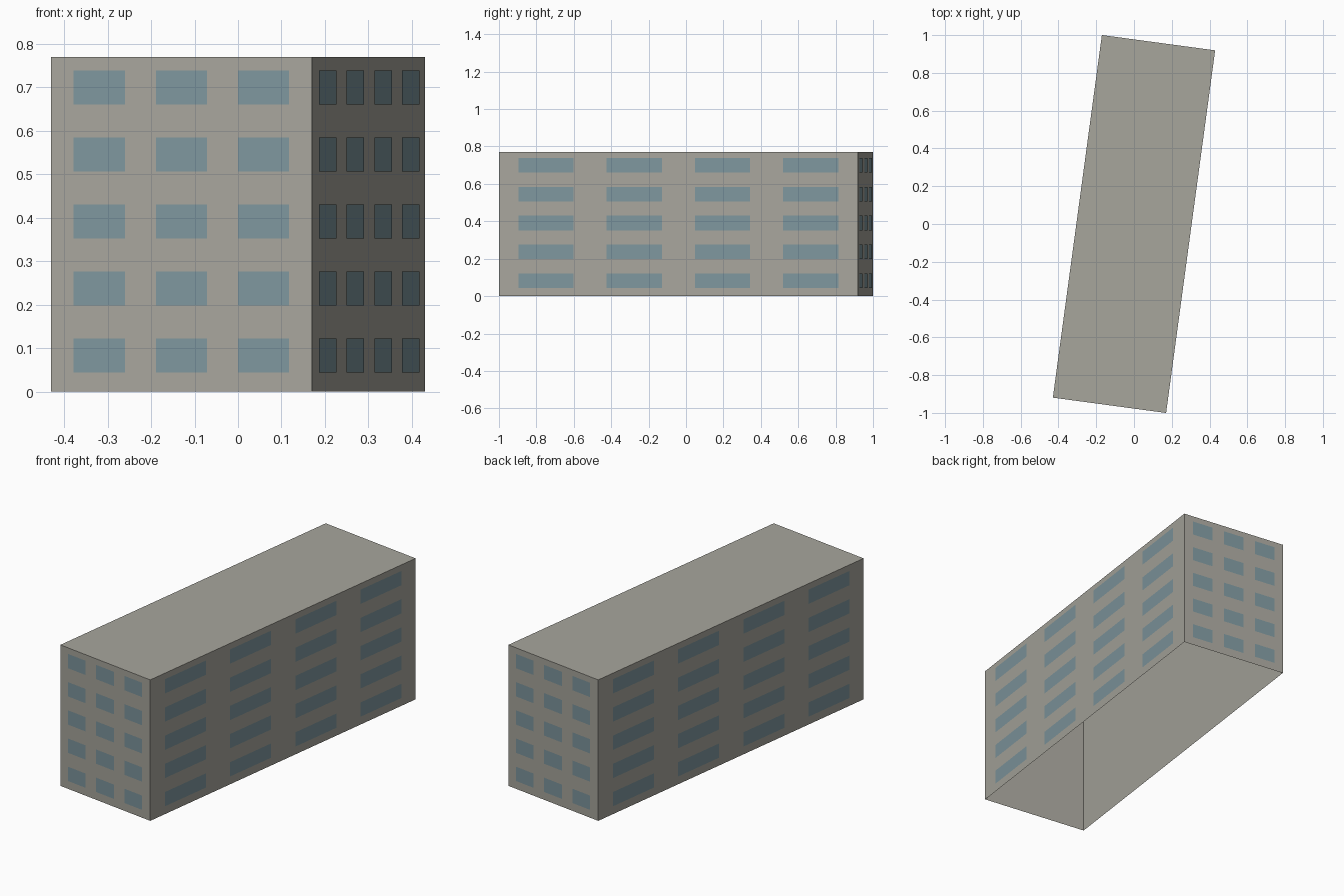
import bpy, bmesh
from math import radians
from mathutils import Vector, Matrix

cube = bpy.data.objects.get("Cube")
if cube:
    bpy.data.objects.remove(cube, do_unlink=True)

WIDTH, LENGTH, HEIGHT = 0.605, 1.937, 0.77
FLOORS = 5
TURN = Matrix.Rotation(radians(-7.7), 4, 'Z')
UP = Vector((0, 0, 1))


def make_material(name, colour):
    mat = bpy.data.materials.new(name)
    mat.use_nodes = True
    mat.diffuse_color = (*colour, 1)
    bsdf = next(n for n in mat.node_tree.nodes if n.type == 'BSDF_PRINCIPLED')
    bsdf.inputs["Base Color"].default_value = (*colour, 1)
    return mat


def make_object(name, bm, mat):
    mesh = bpy.data.meshes.new(name)
    bm.transform(TURN)
    bm.to_mesh(mesh)
    bm.free()
    mesh.materials.append(mat)
    obj = bpy.data.objects.new(name, mesh)
    bpy.context.collection.objects.link(obj)
    return obj


concrete = make_material("warm grey concrete", (0.39, 0.38, 0.335))
glass = make_material("blue grey glass", (0.21, 0.305, 0.34))

# Walls and roof: a plain block, open underneath
bm = bmesh.new()
bmesh.ops.create_cube(bm, size=1)
bmesh.ops.scale(bm, vec=(WIDTH, LENGTH, HEIGHT), verts=bm.verts)
bmesh.ops.translate(bm, vec=(0, 0, HEIGHT / 2), verts=bm.verts)
bm.normal_update()
floor = [f for f in bm.faces if f.normal.z < -0.5]
bmesh.ops.delete(bm, geom=floor, context='FACES')
make_object("building_shell", bm, concrete)


def window_grid(name, along, span, depth, columns, pitch, width):
    """Rows of thin window panes on the wall that runs in direction along."""
    bm = bmesh.new()
    out = along.cross(UP)
    for row in range(FLOORS):
        z = 0.083 + row * HEIGHT / FLOORS
        for col in range(columns):
            u = (col - (columns - 1) / 2) * pitch * span
            centre = along * u + out * (depth / 2 + 0.002) + UP * z
            corners = [centre + along * (a * width * span / 2) + UP * (b * 0.039)
                       for a, b in ((-1, -1), (1, -1), (1, 1), (-1, 1))]
            bm.faces.new([bm.verts.new(c) for c in corners])
    make_object(name, bm, glass)


# Windows: three columns on the short walls, four on the long walls
for end, sign in (("front", 1), ("back", -1)):
    window_grid(end + "_windows", Vector((sign, 0, 0)), WIDTH, LENGTH,
                3, 0.315, 0.196)
for side, sign in (("left", 1), ("right", -1)):
    window_grid(side + "_windows", Vector((0, sign, 0)), LENGTH, WIDTH,
                4, 0.2458, 0.154)
